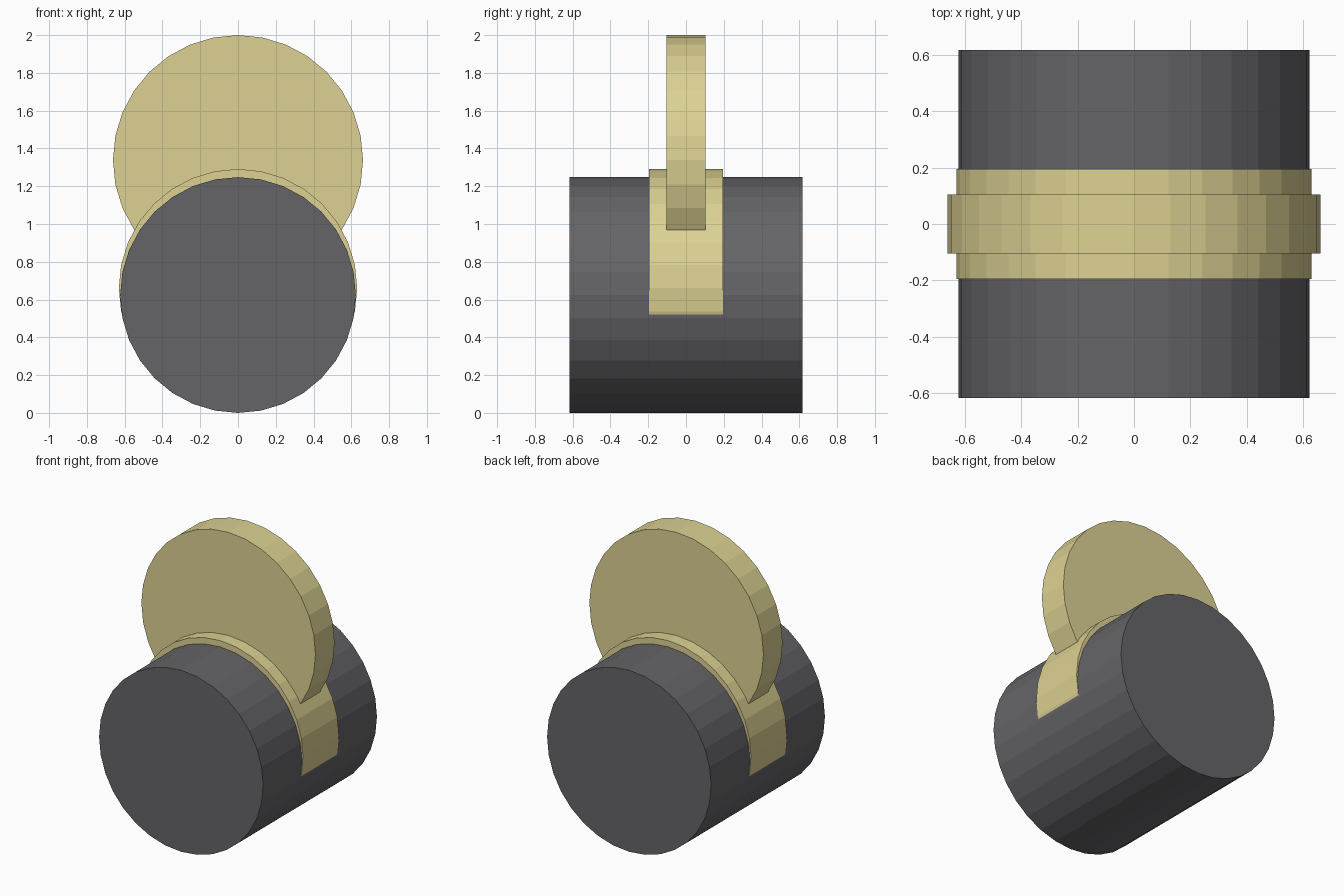
import bpy
from math import pi

if "Cube" in bpy.data.objects:
    bpy.data.objects.remove(bpy.data.objects["Cube"])


def material(name, rgb):
    mat = bpy.data.materials.new(name)
    mat.diffuse_color = (*rgb, 1)
    mat.use_nodes = True
    mat.node_tree.nodes["Principled BSDF"].inputs["Base Color"].default_value = mat.diffuse_color
    return mat


def drum(name, radius, depth, z, mat):
    """32-sided flat-shaded cylinder lying along y."""
    bpy.ops.mesh.primitive_cylinder_add(vertices=32, radius=radius, depth=depth,
                                        location=(0, 0, z), rotation=(pi / 2, 0, 0))
    obj = bpy.context.object
    obj.name = name
    obj.data.materials.append(mat)
    bpy.ops.object.transform_apply(location=False, rotation=True, scale=False)
    return obj


dark = material("dark_grey", (0.13, 0.13, 0.14))
cream = material("cream", (0.72, 0.64, 0.29))

# Wide dark roller standing on the ground
drum("roller", 0.624, 1.236, 0.624, dark)
# Raised band around the top of the roller
drum("band", 0.631, 0.39, 0.66, cream)
# Upright disc rising out of the band
drum("disc", 0.662, 0.208, 1.338, cream)
